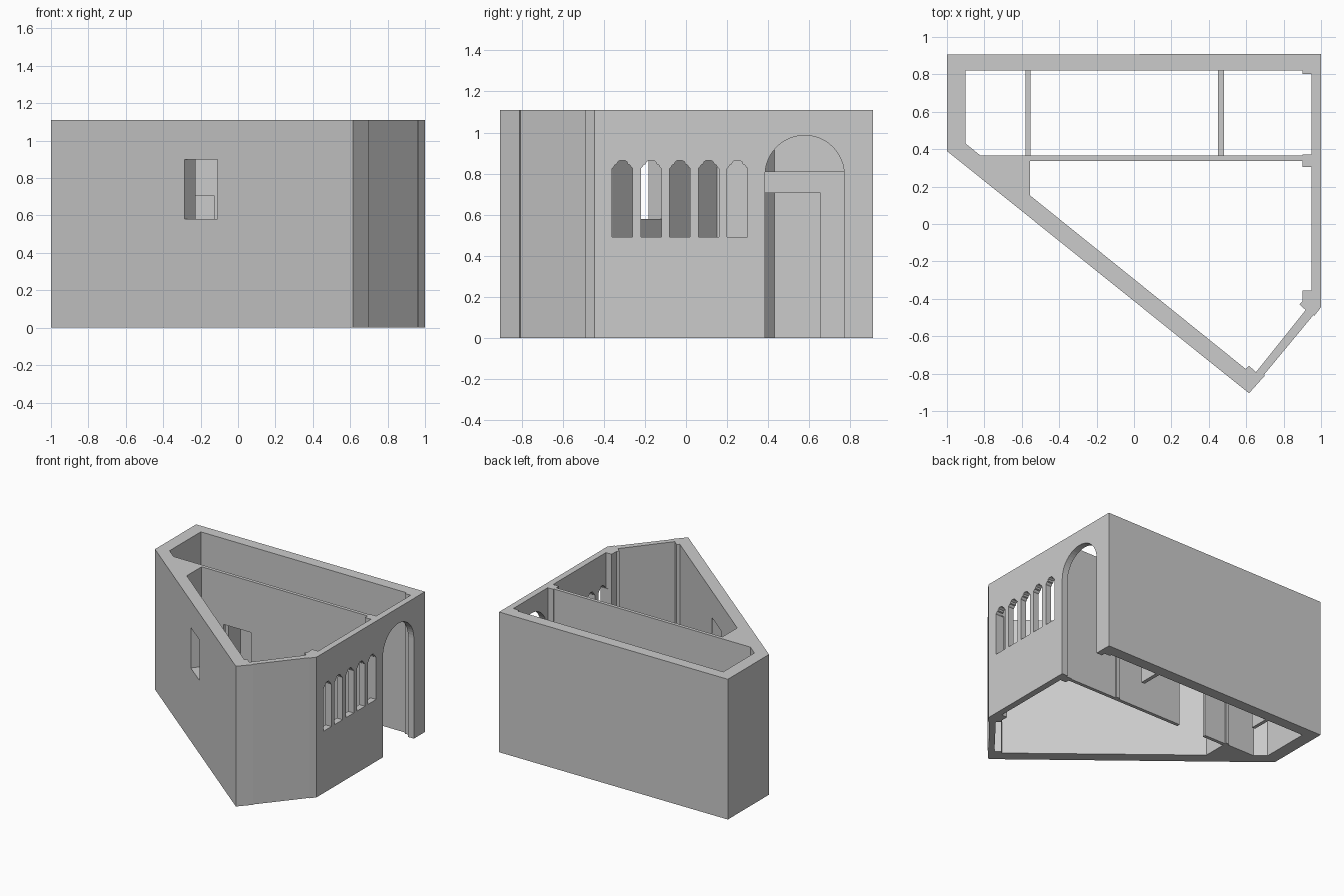
import bpy, bmesh, math
from mathutils import Matrix, Vector

if "Cube" in bpy.data.objects:
    bpy.data.objects.remove(bpy.data.objects["Cube"])

H = 1.11
XY = Matrix.Identity(4)
# maps profile (y, z) + depth x to world space
YZ = Matrix(((0, 0, 1, 0), (1, 0, 0, 0), (0, 1, 0, 0), (0, 0, 0, 1)))


def prism(name, pts, lo, hi, frame=XY):
    """Extrude a 2D outline from lo to hi along the frame's third axis."""
    bm = bmesh.new()
    face = bm.faces.new([bm.verts.new((a, b, lo)) for a, b in pts])
    ext = bmesh.ops.extrude_face_region(bm, geom=[face])
    verts = [v for v in ext["geom"] if isinstance(v, bmesh.types.BMVert)]
    bmesh.ops.translate(bm, verts=verts, vec=(0, 0, hi - lo))
    bm.transform(frame)
    bmesh.ops.recalc_face_normals(bm, faces=bm.faces)
    mesh = bpy.data.meshes.new(name)
    bm.to_mesh(mesh)
    bm.free()
    obj = bpy.data.objects.new(name, mesh)
    bpy.context.collection.objects.link(obj)
    return obj


def rect(a0, a1, b0, b1):
    return [(a0, b0), (a1, b0), (a1, b1), (a0, b1)]


def cut(target, cutter):
    mod = target.modifiers.new("cut", 'BOOLEAN')
    mod.operation = 'DIFFERENCE'
    mod.solver = 'EXACT'
    mod.object = cutter
    cutter.hide_render = True
    bpy.context.view_layer.objects.active = target
    bpy.ops.object.modifier_apply(modifier=mod.name)
    bpy.data.objects.remove(cutter)


# Outer block with corner piers
walls = prism("walls", [
    (-1, 0.905), (-1, 0.39), (0.615, -0.905), (0.70, -0.81), (0.695, -0.806),
    (0.96, -0.486), (0.965, -0.49), (1, -0.445), (1, 0.91)], 0, H)

# Main room, leaving inner pilasters and the solid left corner
cut(walls, prism("main_room", [
    (0.90, 0.338), (0.90, 0.305), (0.95, 0.305), (0.95, -0.355),
    (0.90, -0.355), (0.90, -0.415), (0.885, -0.43), (0.918, -0.46),
    (0.652, -0.792), (0.615, -0.758), (0.597, -0.775), (-0.555, 0.152),
    (-0.555, 0.338)], -0.1, H + 0.1))

# Back corridor
cut(walls, prism("corridor", [
    (-0.90, 0.82), (-0.90, 0.43), (-0.82, 0.365), (0.90, 0.365),
    (0.90, 0.372), (0.95, 0.372), (0.95, 0.803), (0.90, 0.803),
    (0.90, 0.82)], -0.1, H + 0.1))

# Large arched entrance in the right wall
c, r, spring = 0.578, 0.193, 0.793
arch = [(c - r, -0.1), (c + r, -0.1)]
arch += [(c + r * math.cos(math.pi * i / 24), spring + r * math.sin(math.pi * i / 24))
         for i in range(25)]
cut(walls, prism("entrance", arch, 0.93, 1.1, YZ))

# Row of five narrow windows with stepped heads
half = [(0.05, 0.49), (0.05, 0.825), (0.042, 0.832), (0.037, 0.842),
        (0.027, 0.846), (0.022, 0.858), (0.010, 0.865)]
for i in range(5):
    y = -0.31 + 0.14 * i
    pts = [(y + a, b) for a, b in half] + [(y - a, b) for a, b in reversed(half)]
    cut(walls, prism("narrow_window", pts, 0.93, 1.1, YZ))

# Rectangular window square to the slanted front wall
p = Vector((-0.285, -0.183))
along = Vector((1.615, -1.295)).normalized()
inward = Vector((-along.y, along.x))
q = p + along * 0.224
cut(walls, prism("front_window", [
    p - inward * 0.1, q - inward * 0.1, q + inward * 0.15, p + inward * 0.15],
    0.58, 0.90))

# Doorway through the long partition
cut(walls, prism("partition_door", rect(-0.365, -0.125, 0.28, 0.42), -0.1, 0.705))

# Low cross walls with a doorway beside the partition
for name, x0, x1, y in (("left_cross_wall", -0.58, -0.553, 0.67),
                        ("right_cross_wall", 0.45, 0.48, 0.655)):
    prism(name, [(0.365, 0), (0.378, 0), (0.378, 0.705), (y, 0.705), (y, 0),
                 (0.82, 0), (0.82, 0.81), (0.365, 0.81)], x0, x1, YZ)
